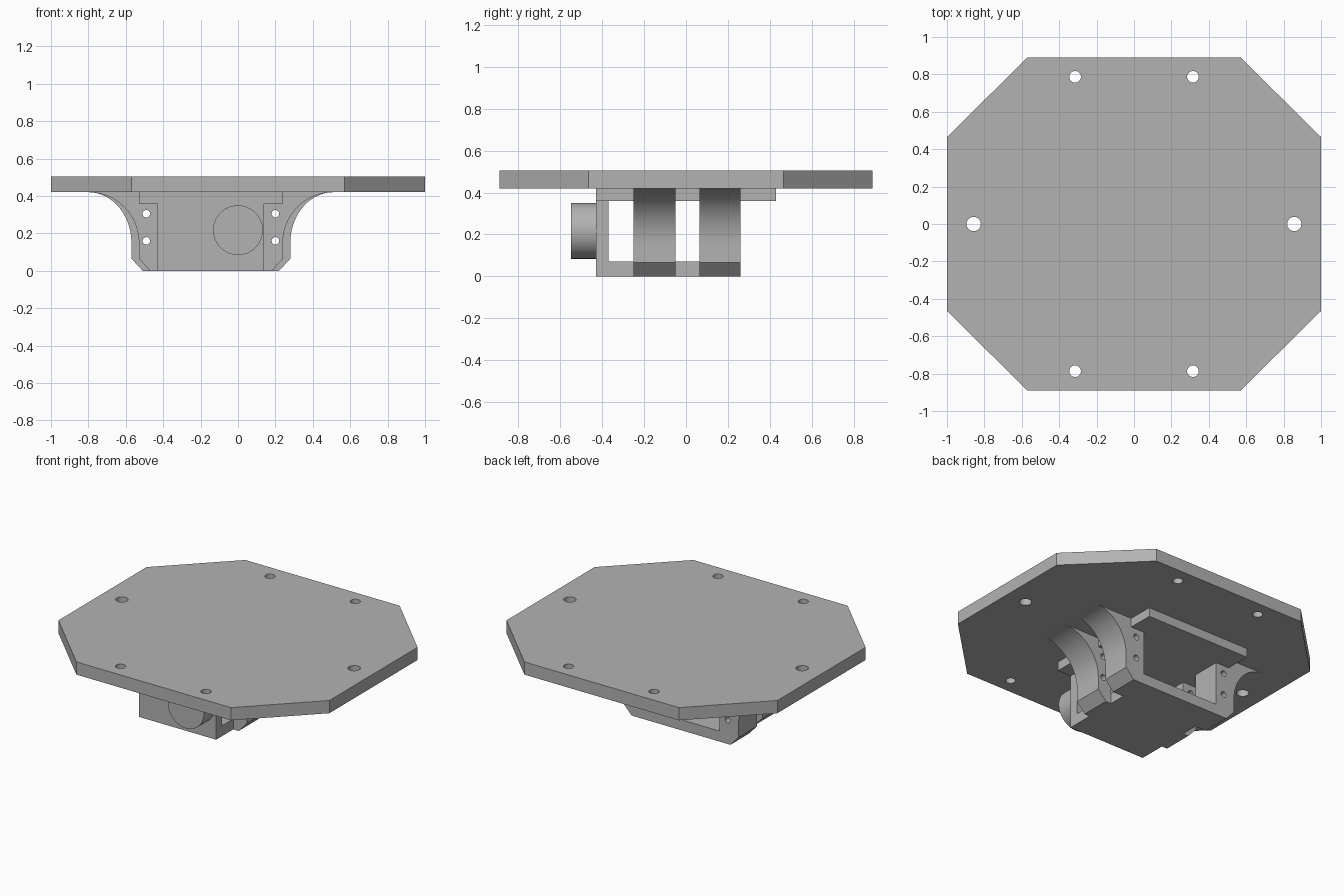
import bpy, bmesh, math

cube = bpy.data.objects.get("Cube")
if cube:
    bpy.data.objects.remove(cube, do_unlink=True)

grey = bpy.data.materials.new("matte grey")
grey.use_nodes = True
colour = (0.45, 0.45, 0.45, 1)
grey.diffuse_color = colour
grey.node_tree.nodes["Principled BSDF"].inputs["Base Color"].default_value = colour

MID = -0.145            # centre line of the bracket
PLATE_Z, PLATE_TOP = 0.42, 0.505


def finish(name, bm):
    bmesh.ops.recalc_face_normals(bm, faces=bm.faces)
    mesh = bpy.data.meshes.new(name)
    bm.to_mesh(mesh)
    bm.free()
    obj = bpy.data.objects.new(name, mesh)
    bpy.context.collection.objects.link(obj)
    mesh.materials.append(grey)
    return obj


def prism(name, points, offset):
    """Extrude a closed outline of 3D points along an offset."""
    bm = bmesh.new()
    face = bm.faces.new([bm.verts.new(p) for p in points])
    moved = bmesh.ops.extrude_face_region(bm, geom=[face])["geom"]
    bmesh.ops.translate(bm, vec=offset,
                        verts=[v for v in moved if isinstance(v, bmesh.types.BMVert)])
    if not face.is_valid or len(bm.faces) < len(points) + 2:
        bm.faces.new([v for v in bm.verts][:len(points)])
    return finish(name, bm)


def box(name, x0, x1, y0, y1, z0, z1):
    return prism(name, [(x0, y0, z0), (x1, y0, z0), (x1, y1, z0), (x0, y1, z0)],
                 (0, 0, z1 - z0))


def circle(r, n=48):
    return [(r * math.cos(2 * math.pi * i / n), r * math.sin(2 * math.pi * i / n))
            for i in range(n)]


def cut(obj, cutters):
    for c in cutters:
        c.hide_render = True
        c.hide_set(True)
        mod = obj.modifiers.new("hole", "BOOLEAN")
        mod.operation, mod.solver, mod.object = "DIFFERENCE", "EXACT", c
    bpy.context.view_layer.update()
    graph = bpy.context.evaluated_depsgraph_get()
    mesh = bpy.data.meshes.new_from_object(obj.evaluated_get(graph))
    obj.modifiers.clear()
    obj.data = mesh
    for c in cutters:
        bpy.data.objects.remove(c, do_unlink=True)


def smooth(obj):
    bpy.ops.object.select_all(action="DESELECT")
    obj.select_set(True)
    bpy.context.view_layer.objects.active = obj
    bpy.ops.object.shade_smooth_by_angle(angle=math.radians(30))


# Octagonal top plate with six bolt holes
outline = [(1, -0.465), (1, 0.465), (0.57, 0.89), (-0.57, 0.89),
           (-1, 0.465), (-1, -0.465), (-0.57, -0.89), (0.57, -0.89)]
plate = prism("top_plate", [(x, y, PLATE_Z) for x, y in outline],
              (0, 0, PLATE_TOP - PLATE_Z))
holes = [(sx * 0.315, sy * 0.787, 0.031) for sx in (-1, 1) for sy in (-1, 1)]
holes += [(s * 0.857, 0, 0.038) for s in (-1, 1)]
cut(plate, [prism("bolt_cutter", [(x + u, y + v, 0.3) for u, v in circle(r, 32)],
                  (0, 0, 0.4)) for x, y, r in holes])
smooth(plate)

# Bracket pad, floor and front wall
box("mounting_pad", MID - 0.385, MID + 0.385, -0.43, 0.43, 0.36, PLATE_Z)
box("bracket_floor", MID - 0.285, MID + 0.285, -0.43, 0.26, 0, 0.07)
box("front_wall", MID - 0.285, MID + 0.285, -0.43, -0.37, 0, 0.36)


# Flared side ribs: chamfered foot, straight post and concave sweep to the plate
def rib(name, side, reach, y0, y1):
    prof = [(0.285, PLATE_Z), (0.285, 0), (reach - 0.06, 0), (reach, 0.065)]
    steps = 20
    for i in range(steps + 1):
        a = math.pi / 2 * i / steps
        prof.append((0.655 - (0.655 - reach) * math.cos(a),
                     0.15 + (PLATE_Z - 0.15) * math.sin(a)))
    obj = prism(name, [(MID + side * x, y0, z) for x, z in prof], (0, y1 - y0, 0))
    cut(obj, [prism("pin_cutter",
                    [(MID + side * 0.345 + u, y0 - 0.05, z + v) for u, v in circle(0.02, 24)],
                    (0, y1 - y0 + 0.1, 0)) for z in (0.16, 0.305)])
    smooth(obj)


for side, label in ((-1, "right"), (1, "left")):
    rib("front_rib_" + label, side, 0.385, -0.25, -0.05)
    rib("rear_rib_" + label, side, 0.425, 0.065, 0.26)

# Round boss on the front wall
boss = prism("front_boss", [(u, -0.55, 0.217 + v) for u, v in circle(0.133, 64)],
             (0, 0.125, 0))
smooth(boss)
